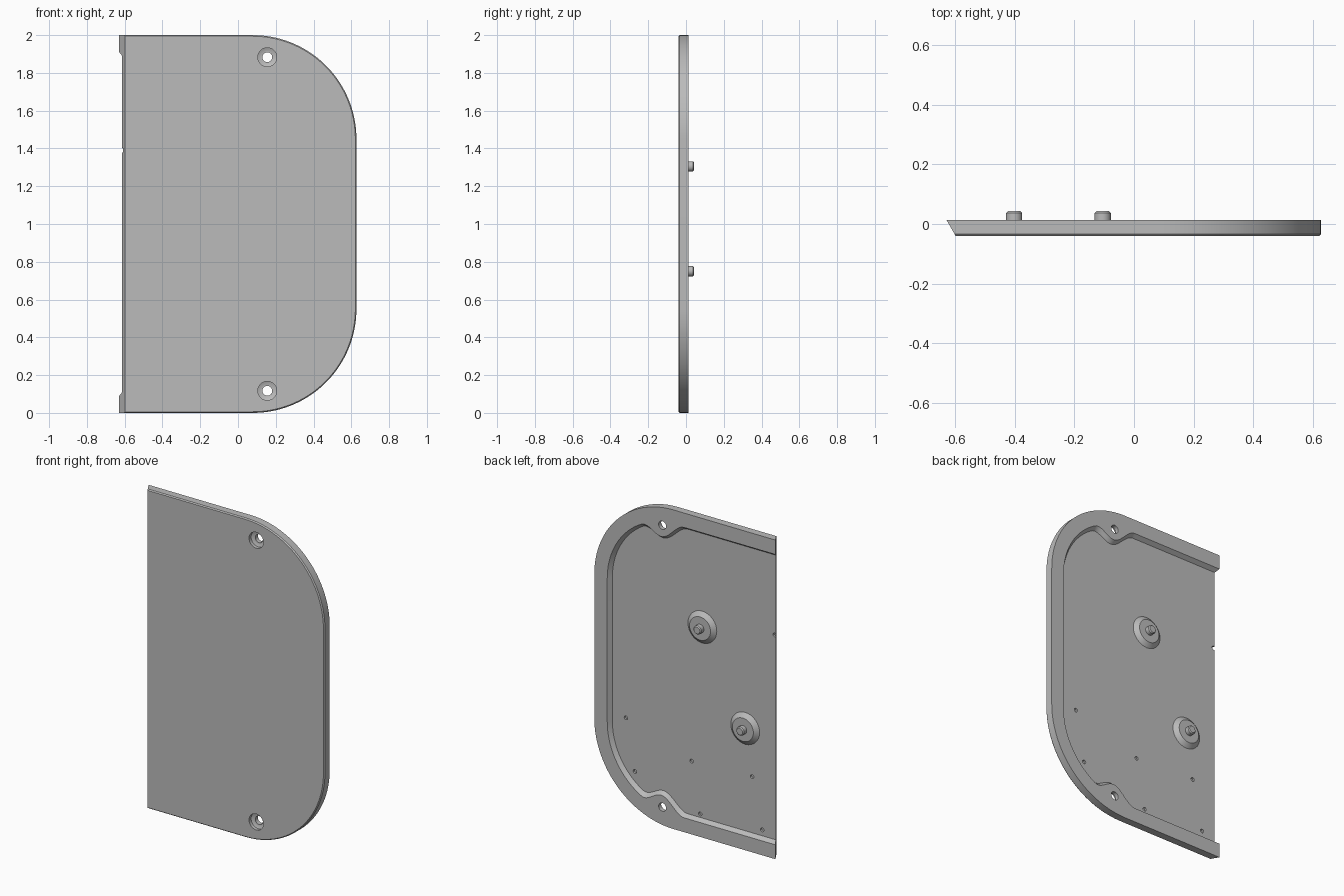
import bpy, bmesh, math
from mathutils import Vector

if "Cube" in bpy.data.objects:
    bpy.data.objects.remove(bpy.data.objects["Cube"])

grey = bpy.data.materials.new("plain_grey")
grey.diffuse_color = (0.5, 0.5, 0.5, 1)
grey.use_nodes = True
grey.node_tree.nodes["Principled BSDF"].inputs["Base Color"].default_value = grey.diffuse_color

FRONT, RIM, FLOOR = -0.041, 0.013, -0.012   # depth levels
RIGHT, RADIUS = 0.627, 0.55                 # right edge and corner radius
SCREW_X, SCREW_Z = 0.155, 1.883


def finish(name, bm):
    bmesh.ops.recalc_face_normals(bm, faces=bm.faces)
    me = bpy.data.meshes.new(name)
    bm.to_mesh(me)
    bm.free()
    ob = bpy.data.objects.new(name, me)
    bpy.context.collection.objects.link(ob)
    me.materials.append(grey)
    return ob


def smooth(ob):
    bpy.ops.object.select_all(action='DESELECT')
    ob.select_set(True)
    bpy.context.view_layer.objects.active = ob
    bpy.ops.object.shade_smooth_by_angle(angle=math.radians(25))


def lathe(bm, x, z, profile, n=32):
    """Closed solid turned about the y axis; profile holds (radius, y)."""
    rings = [[bm.verts.new((x + r * math.cos(2 * math.pi * k / n), y,
                            z + r * math.sin(2 * math.pi * k / n)))
              for k in range(n)] for r, y in profile]
    for a, b in zip(rings, rings[1:]):
        for k in range(n):
            m = (k + 1) % n
            bm.faces.new((a[k], a[m], b[m], b[k]))
    bm.faces.new(rings[0])
    bm.faces.new(rings[-1])


def contour(inset, y, bump=0.0, width=0.15):
    """C-shaped outline, open on the left, with dips around the screws."""
    r, cx, cz = RADIUS - inset, RIGHT - RADIUS, 2 - RADIUS
    left = -0.598 - (y - FRONT) * 0.57      # slanted left end
    top = [(left, 2 - inset)]
    top += [(-0.02 + (cx + 0.02) * k / 8, 2 - inset) for k in range(8)]
    for k in range(49):
        a = math.pi / 2 * (1 - k / 48)
        top.append((cx + r * math.cos(a), cz + r * math.sin(a)))
    half = []
    for x, z in top:
        d = abs(x - SCREW_X)
        if d < width and z > 1.5:
            z -= bump * 0.5 * (1 + math.cos(math.pi * d / width))
        half.append((x, z))
    pts = half + [(x, 2 - z) for x, z in reversed(half)]
    return [Vector((x, y, z)) for x, z in pts]


# Cover plate: bevelled front, raised rim with sloped inner wall, recessed floor
bm = bmesh.new()
loops = [[bm.verts.new(p) for p in c] for c in (
    contour(0.006, FRONT), contour(0, FRONT + 0.007), contour(0, RIM),
    contour(0.09, RIM, 0.092), contour(0.108, FLOOR, 0.092, 0.158))]
for a, b in zip(loops, loops[1:]):
    for k in range(len(a) - 1):
        bm.faces.new((a[k], a[k + 1], b[k + 1], b[k]))
bm.faces.new(loops[0])
bm.faces.new(loops[-1])
bm.faces.new([l[0] for l in loops] + [l[-1] for l in reversed(loops)])
plate = finish("cover_plate", bm)

# Cutter: counterbored screw holes and small blind holes in the floor
bm = bmesh.new()
for z in (SCREW_Z, 2 - SCREW_Z):
    lathe(bm, SCREW_X, z, [(0.05, -0.1), (0.05, -0.02), (0.034, -0.013),
                           (0.026, -0.013), (0.026, 0.1)])
for x, z in ((0.425, 0.595), (0.363, 0.275), (-0.03, 0.445), (-0.45, 0.46),
             (-0.09, 0.13), (-0.52, 0.145), (-0.607, 1.39)):
    lathe(bm, x, z, [(0.012, -0.024), (0.012, 0.03)], 16)
cutter = finish("hole_cutter", bm)
cutter.hide_render = True
mod = plate.modifiers.new("holes", 'BOOLEAN')
mod.operation, mod.solver, mod.object = 'DIFFERENCE', 'EXACT', cutter
bpy.context.view_layer.objects.active = plate
bpy.ops.object.modifier_apply(modifier=mod.name)
bpy.data.objects.remove(cutter)
smooth(plate)

# Conical bosses with locating pins on the back
for name, x, z in (("upper_boss", -0.105, 1.305), ("lower_boss", -0.402, 0.75)):
    bm = bmesh.new()
    lathe(bm, x, z, [(0.1, FLOOR - 0.004), (0.1, FLOOR), (0.073, 0.011),
                     (0.027, 0.011), (0.027, 0.037), (0.021, 0.043)])
    smooth(finish(name, bm))
